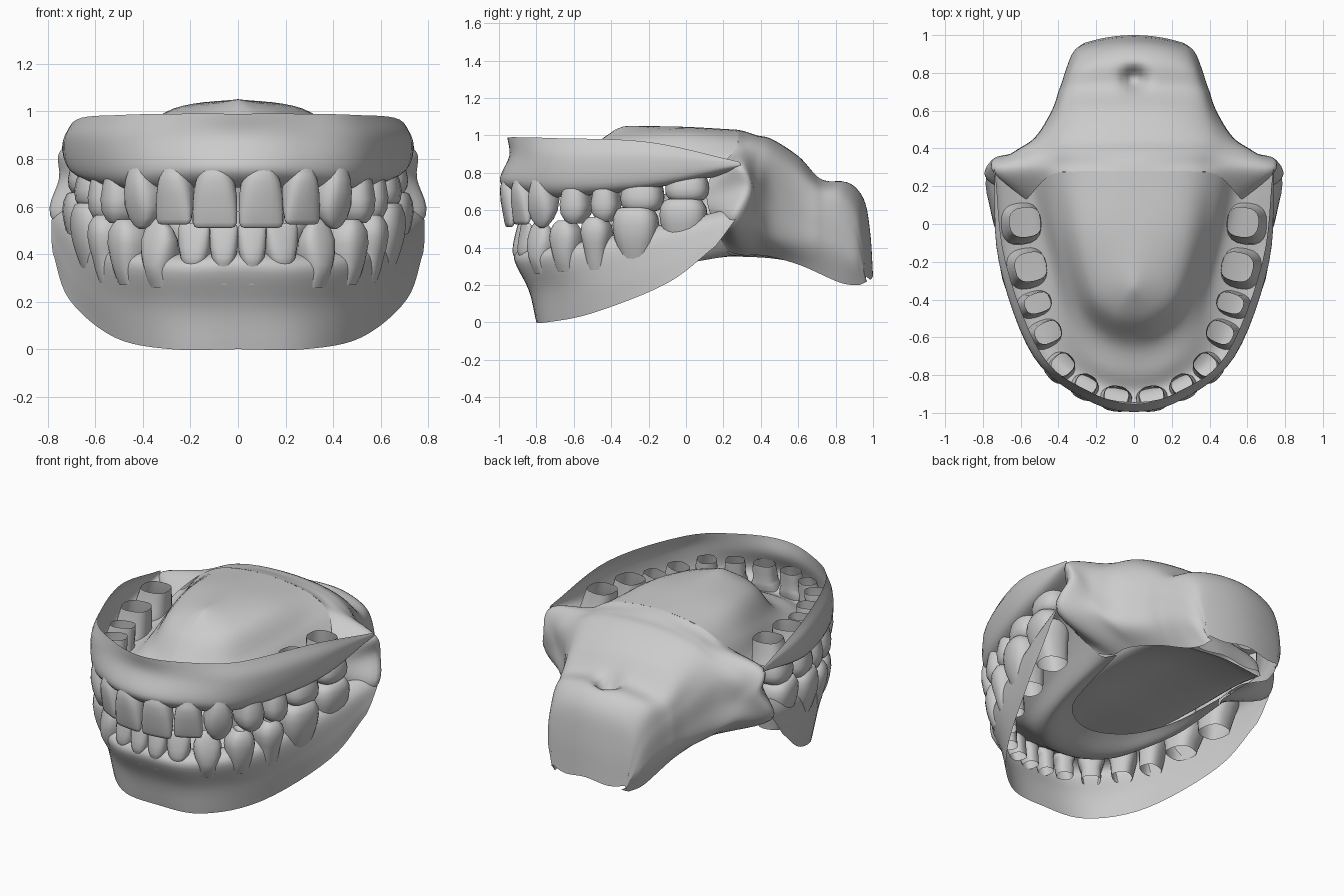
import bpy, bmesh, math
from mathutils import Vector

grey = bpy.data.materials.new("plain grey")
grey.diffuse_color = (0.6, 0.6, 0.6, 1)


def ghost(end, near):
    """Point beyond a curve's end; mirrored where the curve meets the midline."""
    if abs(end.x) < 1e-6 and near.x > 1e-6:
        return Vector((-near.x, near.y, near.z))
    return 2 * end - near


def spline(pts, n):
    """Smooth curve through pts, n steps per span."""
    p = [ghost(pts[0], pts[1])] + pts + [ghost(pts[-1], pts[-2])]
    out = []
    for i in range(1, len(p) - 2):
        a, b, c, d = p[i - 1:i + 3]
        for k in range(n):
            t = k / n
            out.append(0.5 * (2 * b + (c - a) * t + (2 * a - 5 * b + 4 * c - d) * t * t
                              + (3 * b - a - 3 * c + d) * t ** 3))
    return out + [pts[-1].copy()]


def finish(name, bm, angle):
    """Turn a half model into a mirrored, smooth object."""
    bmesh.ops.remove_doubles(bm, verts=bm.verts, dist=0.0005)
    bmesh.ops.recalc_face_normals(bm, faces=bm.faces)
    me = bpy.data.meshes.new(name)
    bm.to_mesh(me)
    bm.free()
    me.materials.append(grey)
    ob = bpy.data.objects.new(name, me)
    bpy.context.collection.objects.link(ob)
    mod = ob.modifiers.new("mirror", 'MIRROR')
    mod.merge_threshold = 0.002
    bpy.context.view_layer.objects.active = ob
    ob.select_set(True)
    bpy.ops.object.shade_smooth_by_angle(angle=math.radians(angle))
    ob.select_set(False)


def loft(name, rows, n=6, shape=None):
    """Smooth sheet through rows of points (right half, mirrored)."""
    rows = [spline([Vector(p) for p in r], n) for r in rows]
    grid = list(zip(*[spline(list(c), n) for c in zip(*rows)]))
    bm = bmesh.new()
    vs = []
    for r in grid:
        line = []
        for p in r:
            p = p.copy()
            if shape:
                shape(p)
            p.x = max(p.x, 0)
            line.append(bm.verts.new(p))
        vs.append(line)
    for a, b in zip(vs, vs[1:]):
        for i in range(len(a) - 1):
            bm.faces.new((a[i], a[i + 1], b[i + 1], b[i]))
    finish(name, bm, 60)


# Upper gum and palate: each row runs from the front midline to the back
loft("upper_gum_and_palate", [
    [(0, -.955, .99), (.25, -.88, .99), (.49, -.69, .985), (.68, -.2, .965), (.735, .28, .86)],
    [(0, -.945, .89), (.26, -.89, .89), (.53, -.7, .88), (.715, -.2, .88), (.74, .29, .85)],
    [(0, -.995, .755), (.26, -.925, .75), (.52, -.7, .73), (.695, -.2, .745), (.735, .29, .835)],
    [(0, -.90, .68), (.23, -.84, .68), (.45, -.66, .67), (.60, -.2, .715), (.68, .26, .81)],
    [(0, -.79, .72), (.18, -.75, .72), (.35, -.58, .72), (.46, -.15, .75), (.56, .25, .80)],
    [(0, -.64, .78), (.15, -.60, .78), (.29, -.45, .81), (.39, -.1, .87), (.44, .27, .92)],
    [(0, -.50, .94), (.11, -.47, .95), (.21, -.34, .98), (.27, -.05, 1.01), (.28, .28, 1.0)],
    [(0, -.38, 1.03), (0, -.32, 1.05), (0, -.2, 1.05), (0, .02, 1.045), (0, .28, 1.03)],
])

# Lower gum and floor of the mouth, open in the middle
loft("lower_gum", [
    [(0, -.80, 0), (.28, -.75, 0), (.52, -.5, .05), (.71, -.1, .21), (.78, .16, .41)],
    [(0, -.84, .17), (.29, -.78, .17), (.54, -.53, .21), (.71, -.1, .34), (.785, .22, .49)],
    [(0, -.92, .345), (.26, -.87, .34), (.51, -.64, .37), (.68, -.14, .475), (.772, .28, .58)],
    [(0, -.85, .41), (.22, -.80, .40), (.43, -.62, .42), (.60, -.13, .52), (.69, .24, .61)],
    [(0, -.76, .36), (.18, -.71, .36), (.34, -.56, .37), (.48, -.1, .44), (.58, .2, .55)],
    [(0, -.60, .27), (.15, -.57, .27), (.29, -.43, .28), (.40, -.1, .31), (.45, .22, .38)],
    [(0, -.40, .33), (.13, -.36, .33), (.25, -.24, .33), (.33, 0, .33), (.38, .3, .36)],
])


# Throat and cheek folds: arch-shaped sections, open below
def section(y, top, c, w, hi, lo, bot):
    return [(0, y, top), (c * .6, y, top - .02), (c, y, top * .6 + hi * .4),
            (w, y, hi), (w + .01, y, (hi + lo) / 2), (w, y, lo), (c * .92, y, bot)]


def throat_shape(p):
    # rounded back end, and a dimple on top
    p.y -= 0.6 * p.x ** 2 * max(0, (p.y - .7) / .3)
    if p.z > .55:
        p.z -= 0.11 * math.exp(-(p.x ** 2 + (p.y - .77) ** 2) / .003)


inner_wall = [(0, .28, 1.03), (.28, .28, 1.0), (.44, .26, .92), (.56, .14, .79),
              (.60, .11, .68), (.60, .14, .55), (.45, .22, .38)]
cheek_rim = [(0, .32, 1.02), (.28, .32, .985), (.45, .31, .92), (.73, .285, .85),
             (.752, .325, .72), (.77, .25, .53), (.40, .30, .36)]
loft("throat", [inner_wall, cheek_rim] + [section(*s) for s in (
    (.38, 1.00, .43, .62, .80, .52, .36),
    (.46, .98, .41, .51, .78, .46, .35),
    (.60, .89, .37, .425, .68, .42, .31),
    (.72, .775, .34, .385, .62, .40, .26),
    (.86, .755, .31, .35, .58, .36, .21),
    (.95, .66, .28, .32, .50, .32, .20),
    (.985, .48, .27, .29, .40, .30, .21),
    (1.0, .25, .25, .25, .24, .23, .22))], shape=throat_shape)


# Tongue: dome over the opening in the floor, with a flat underside
def tongue_section(y, top, w, bot):
    return [(0, y, top), (w * .55, y, top - .02), (w * .92, y, top * .75 + bot * .25),
            (w, y, (top + bot) / 2), (w * .93, y, bot), (0, y, bot + .02)]


loft("tongue", [tongue_section(*s) for s in (
    (-.56, .40, .06, .36), (-.52, .50, .18, .35), (-.38, .60, .28, .35), (-.15, .68, .35, .35),
    (.15, .72, .38, .36), (.45, .66, .37, .35), (.68, .48, .33, .30), (.80, .28, .26, .24))])

# Tooth outlines: (height from tip to neck, width, depth)
OUTLINE = {
    "incisor": [(0, .74, .10), (.02, .90, .22), (.10, .99, .34), (.3, 1, .55),
                (.6, .97, .85), (.85, .86, 1), (.95, .76, 1), (1, .7, .97)],
    "canine": [(0, .12, .10), (.06, .45, .28), (.2, .8, .5), (.4, 1, .75),
               (.65, .97, .95), (.87, .8, 1), (1, .7, .95)],
    "premolar": [(.08, .15, .2), (0, .4, .5), (.08, .65, .7), (.25, .92, .9),
                 (.5, 1, 1), (.8, .87, .97), (1, .78, .9)],
    "molar": [(.12, .2, .2), (.0, .6, .6), (.04, .78, .75), (.25, .96, .92),
              (.5, 1, 1), (.8, .95, .98), (1, .87, .92)],
}


def add_tooth(bm, kind, x, y, turn, width, depth, tip, neck, root):
    """Hollow-rooted tooth; turn is the outward direction in degrees from the front."""
    a = math.radians(turn)
    along, inward = Vector((math.cos(a), math.sin(a), 0)), Vector((-math.sin(a), math.cos(a), 0))
    rings = [(tip + (neck - tip) * h, w, d, .02 * h) for h, w, d in OUTLINE[kind]]
    rings += [((neck + root) / 2, .73, .86, .03), (root, .66, .76, .04)]
    loops, n = [], 20
    for z, w, d, lean in rings:
        loop = []
        for k in range(n):
            t = 2 * math.pi * k / n
            cx, cy = (math.copysign(abs(f) ** .75, f) for f in (math.cos(t), math.sin(t)))
            p = Vector((x, y, z)) + along * cx * w * width / 2 + inward * (cy * d * depth / 2 + lean)
            loop.append(bm.verts.new(p))
        loops.append(loop)
    bm.faces.new(loops[0])
    for p, q in zip(loops, loops[1:]):
        for k in range(n):
            bm.faces.new((p[k], p[(k + 1) % n], q[(k + 1) % n], q[k]))


def teeth(name, specs):
    bm = bmesh.new()
    for s in specs:
        add_tooth(bm, *s)
    finish(name, bm, 50)


teeth("upper_teeth", [
    ("incisor", .098, -.945, 8, .19, .13, .51, .74, .84),
    ("incisor", .270, -.88, 28, .165, .13, .525, .735, .84),
    ("canine", .405, -.77, 48, .165, .16, .505, .745, .85),
    ("premolar", .490, -.59, 66, .165, .19, .53, .735, .85),
    ("premolar", .545, -.43, 72, .155, .19, .54, .735, .85),
    ("molar", .585, -.235, 78, .23, .22, .595, .74, .88),
    ("molar", .615, .005, 84, .235, .22, .65, .78, .90)])

teeth("lower_teeth", [
    ("incisor", .060, -.885, 4, .12, .12, .525, .36, .27),
    ("incisor", .185, -.855, 18, .138, .12, .53, .36, .27),
    ("canine", .335, -.78, 38, .16, .15, .55, .325, .26),
    ("premolar", .465, -.645, 55, .17, .17, .545, .345, .27),
    ("premolar", .550, -.48, 68, .165, .18, .565, .39, .28),
    ("molar", .605, -.27, 75, .245, .21, .615, .42, .32),
    ("molar", .640, -.015, 80, .255, .21, .66, .49, .36)])
